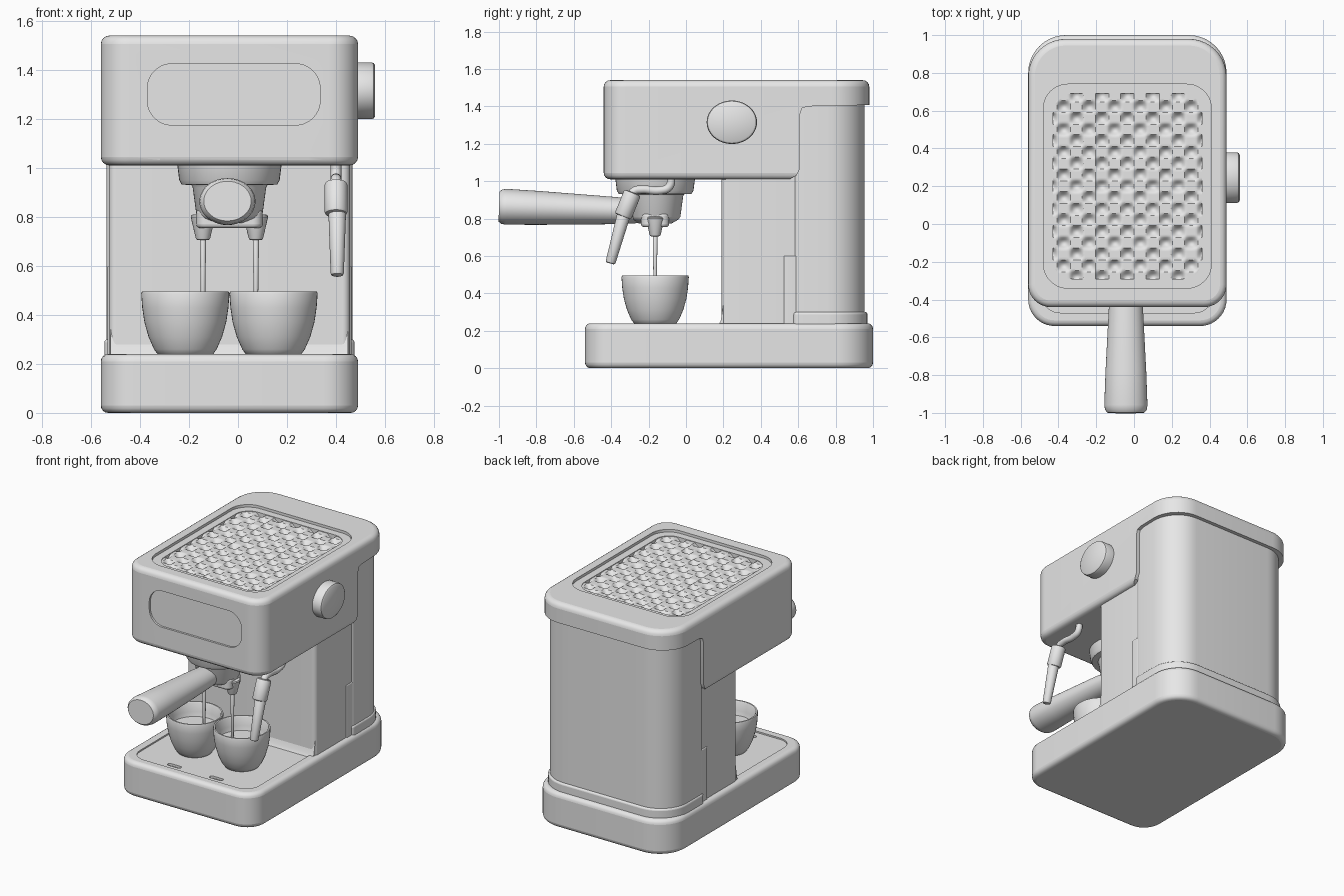
import bpy, bmesh, math
from mathutils import Matrix, Vector

cube = bpy.data.objects.get("Cube")
if cube:
    bpy.data.objects.remove(cube, do_unlink=True)

grey = bpy.data.materials.new("light_grey")
grey.use_nodes = True
grey.diffuse_color = (0.8, 0.8, 0.8, 1)
grey.node_tree.nodes["Principled BSDF"].inputs["Base Color"].default_value = (0.8, 0.8, 0.8, 1)

CX = -0.035          # centre line of the machine
BREW_Y = -0.165      # centre of the brewing group and cups
STAND = Matrix.Rotation(math.pi / 2, 4, 'X')


def activate(ob):
    bpy.ops.object.select_all(action='DESELECT')
    bpy.context.view_layer.objects.active = ob
    ob.select_set(True)


def finish(name, bm, matrix=Matrix()):
    bm.transform(matrix)
    bmesh.ops.recalc_face_normals(bm, faces=bm.faces)
    me = bpy.data.meshes.new(name)
    bm.to_mesh(me)
    bm.free()
    me.materials.append(grey)
    ob = bpy.data.objects.new(name, me)
    bpy.context.collection.objects.link(ob)
    smooth(ob)
    return ob


def smooth(ob):
    activate(ob)
    bpy.ops.object.shade_smooth_by_angle(angle=math.radians(35))


def extrude(name, points, offset, matrix=Matrix()):
    bm = bmesh.new()
    face = bm.faces.new([bm.verts.new(p) for p in points])
    new = bmesh.ops.extrude_face_region(bm, geom=[face])["geom"]
    bmesh.ops.translate(bm, verts=[v for v in new if isinstance(v, bmesh.types.BMVert)], vec=offset)
    return finish(name, bm, matrix)


def slab(name, x, y, z, front, back, bevel=0, matrix=Matrix()):
    """Block with rounded vertical corners and softened top and bottom edges."""
    pts = []
    corners = [(x[0], y[0], front, 1, 1), (x[1], y[0], front, -1, 1),
               (x[1], y[1], back, -1, -1), (x[0], y[1], back, 1, -1)]
    for i, (px, py, r, sx, sy) in enumerate(corners):
        for k in range(11):
            a = math.pi + (i + k / 10) * math.pi / 2
            pts.append((px + sx * r + r * math.cos(a), py + sy * r + r * math.sin(a), z[0]))
    ob = extrude(name, pts, (0, 0, z[1] - z[0]), matrix)
    if bevel:
        mod = ob.modifiers.new("soft_edges", 'BEVEL')
        mod.width, mod.segments = bevel, 4
        mod.limit_method, mod.angle_limit = 'ANGLE', math.radians(50)
        activate(ob)
        bpy.ops.object.modifier_apply(modifier=mod.name)
        smooth(ob)
    return ob


def cut(ob, *cutters):
    for c in cutters:
        mod = ob.modifiers.new("cut", 'BOOLEAN')
        mod.operation, mod.solver, mod.object = 'DIFFERENCE', 'EXACT', c
        activate(ob)
        bpy.ops.object.modifier_apply(modifier=mod.name)
        bpy.data.objects.remove(c, do_unlink=True)
    smooth(ob)


def lathe(name, profile, matrix, segs=40):
    """Revolve (radius, height) pairs around local z."""
    bm = bmesh.new()
    rings = []
    for r, h in profile:
        rings.append([bm.verts.new((r * math.cos(2 * math.pi * i / segs),
                                    r * math.sin(2 * math.pi * i / segs), h)) for i in range(segs)])
    for a, b in zip(rings, rings[1:]):
        for i in range(segs):
            j = (i + 1) % segs
            bm.faces.new((a[i], a[j], b[j], b[i]))
    bm.faces.new(rings[0])
    bm.faces.new(rings[-1])
    return finish(name, bm, matrix)


def rod(name, start, end, r0, r1, soft=0.01):
    start, end = Vector(start), Vector(end)
    d = end - start
    n = d.length
    m = Matrix.Translation(start) @ d.to_track_quat('Z', 'Y').to_matrix().to_4x4()
    return lathe(name, [(r0 - soft, 0), (r0 - soft * .3, soft * .3), (r0, soft),
                        (r1, n - soft), (r1 - soft * .3, n - soft * .3), (r1 - soft, n)], m, 24)


# Base with a shallow drip tray and two drain slots
base = slab("base", (-.56, .49), (-.54, 1), (0, .24), .14, .2, .03)
cut(base, slab("tray_cutter", (-.49, .42), (-.47, .19), (.23, .4), .1, .02),
    *[slab("slot_cutter", (s - .05, s + .05), (-.43, -.4), (.215, .4), .014, .014)
      for s in (CX - .16, CX + .16)])

# Column behind the cups, with a small side panel at its foot
slab("column", (-.527, .457), (.19, .62), (.2, 1.1), .03, .01)
slab("column_foot_panel", (-.533, .463), (.52, .6), (.2, .6), .015, .015, .005)
extrude("column_fillet", [(-.52, .2, .34), (-.52, .2, .22), (-.52, .165, .22), (-.52, .185, .25)],
        (.97, 0, 0))

# Water tank and its collar
slab("water_tank", (-.537, .467), (.575, .955), (.2, 1.45), .03, .2, .008)
slab("tank_collar", (-.545, .475), (.57, .97), (.2, .3), .03, .21, .012)

# Head: one soft block, cut back at the rear so only the lid reaches over the tank
head = slab("head", (-.56, .49), (-.44, .98), (1.01, 1.54), .12, .2, .035)
rear = [(.56, .9), (.56, 1.015), (.59, 1.03), (.61, 1.07), (.61, 1.36), (.62, 1.39), (.65, 1.4), (1.1, 1.41), (1.1, .9)]
cut(head,
    extrude("rear_cutter", [(-.8, y, z) for y, z in rear], (1.6, 0, 0)),
    slab("rim_cutter", (-.48, .41), (-.34, .74), (1.522, 1.7), .13, .13),
    slab("grille_cutter", (-.43, .36), (-.29, .69), (1.48, 1.7), .1, .1),
    slab("display_cutter", (-.37, .335), (1.175, 1.425), (.426, .6), .1, .1, 0, STAND),
    slab("lip_cutter", (-.32, .29), (-.3, 0), (0, .3), .05, .05, 0,
         Matrix.Translation((0, -.44, 1.08)) @ Matrix.Rotation(math.radians(120), 4, 'X')))

# Cup-warming grille: staggered dimples
bm = bmesh.new()
bmesh.ops.create_grid(bm, x_segments=90, y_segments=110, size=1)
for v in bm.verts:
    x, y = v.co.x * .4, v.co.y * .5
    dip = math.cos(math.tau * x / .135) * math.cos(math.tau * y / .12)
    v.co = (x + CX, y + .2, 1.518 - .028 * max(0, dip) ** .8)
finish("cup_grille", bm)

# Side dial
lathe("dial", [(.132, 0), (.132, .055), (.128, .066), (.118, .072)],
      Matrix.Translation((.488, .245, 1.315)) @ Matrix.Rotation(math.pi / 2, 4, 'Y')
      @ Matrix.Diagonal((.88, 1.02, 1, 1)), 48)

# Brewing group and filter basket
brew = Matrix.Translation((CX, BREW_Y, 0))
lathe("group_head", [(.215, 1.03), (.205, .95), (.195, .932), (.155, .93), (.15, .92),
                     (.135, .81), (.125, .795), (.09, .775)], brew, 48)
slab("spout_bridge", (CX - .135, CX + .135), (BREW_Y - .075, BREW_Y + .075), (.755, .83), .04, .04, .015)

# Spouts, coffee streams and cups, one per side
cup = [(.09, .228), (.11, .235), (.128, .26), (.15, .31), (.167, .37), (.176, .43), (.18, .487),
       (.177, .495), (.168, .495), (.163, .487), (.158, .43), (.15, .4), (.148, .4)]
for side, s in (("right", -1), ("left", 1)):
    x = CX + s * .108
    rod(side + "_spout", (x, BREW_Y, .81), (x, BREW_Y, .705), .05, .03)
    rod(side + "_stream", (x, BREW_Y, .72), (x, BREW_Y, .39), .013, .008, .002)
    lathe(side + "_cup", cup, Matrix.Translation((CX + s * .18, BREW_Y, 0)), 48)

# Filter handle pointing to the front
lathe("filter_handle", [(.06, -.12), (.073, .0), (.08, .1), (.098, .48), (.104, .66), (.1, .685), (.088, .7)],
      Matrix.Translation((-.043, -.3, .84)) @ Matrix.Rotation(math.radians(88), 4, 'X')
      @ Matrix.Diagonal((1.1, .92, 1, 1)))

# Steam wand: bent pipe, grip and nozzle
cu = bpy.data.curves.new("steam_pipe", 'CURVE')
cu.dimensions, cu.bevel_depth, cu.bevel_resolution, cu.resolution_u = '3D', .022, 4, 8
path = [(-.08, 1.04), (-.09, .97), (-.14, .95), (-.24, .955), (-.28, .945), (-.3, .9)]
spline = cu.splines.new('BEZIER')
spline.bezier_points.add(len(path) - 1)
for p, (y, z) in zip(spline.bezier_points, path):
    p.co = (.4, y, z)
    p.handle_left_type = p.handle_right_type = 'AUTO'
cu.materials.append(grey)
pipe = bpy.data.objects.new("steam_pipe", cu)
bpy.context.collection.objects.link(pipe)
activate(pipe)
bpy.ops.object.convert(target='MESH')
smooth(bpy.context.view_layer.objects.active)
rod("wand_grip", (.4, -.285, .94), (.4, -.338, .81), .047, .047, .012)
rod("wand_nozzle", (.405, -.33, .83), (.405, -.405, .56), .036, .027)
